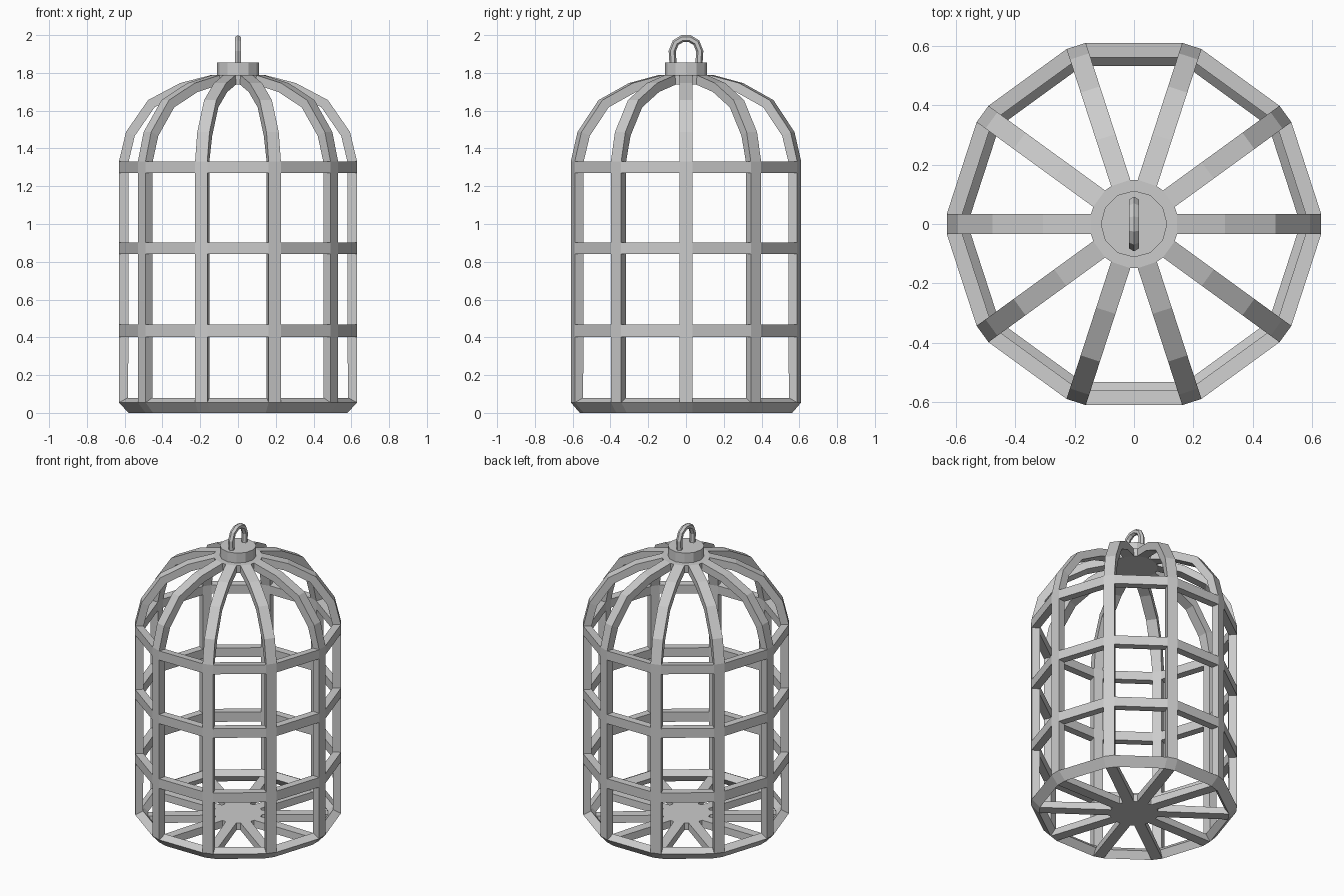
import bpy, bmesh
from math import sin, cos, pi

if "Cube" in bpy.data.objects:
    bpy.data.objects.remove(bpy.data.objects["Cube"])

N = 10        # ribs around the cage
W = 0.034     # half width of a rib
T = 0.05      # bar thickness

# rib profile from floor centre, up the side, over the dome: (radius, z)
PROFILE = [(0.145, 0), (0.58, 0), (0.63, 0.055),
           (0.63, 0.403), (0.63, 0.468),
           (0.63, 0.84), (0.63, 0.902),
           (0.63, 1.27), (0.63, 1.332),
           (0.593, 1.487), (0.476, 1.656), (0.307, 1.746), (0.145, 1.788)]
RINGS = {1, 3, 5, 7}   # profile segments that are closed all the way round


def add_object(name, bm):
    mesh = bpy.data.meshes.new(name)
    bm.to_mesh(mesh)
    bm.free()
    ob = bpy.data.objects.new(name, mesh)
    bpy.context.collection.objects.link(ob)
    return ob


# cage: flat ribs, hoops and hubs as one shell, thickened inwards
bm = bmesh.new()
rows = []
for r, z in PROFILE:
    row = []
    for k in range(N):
        a = 2 * pi * k / N
        for s in (-W, W):
            row.append(bm.verts.new((r * cos(a) - s * sin(a), r * sin(a) + s * cos(a), z)))
    rows.append(row)
for i in range(len(rows) - 1):
    lo, hi = rows[i], rows[i + 1]
    for j in range(2 * N):
        if j % 2 == 0 or i in RINGS:
            n = (j + 1) % (2 * N)
            bm.faces.new((lo[j], lo[n], hi[n], hi[j]))
bm.faces.new(rows[0][::-1])
bm.faces.new(rows[-1])
cage = add_object("cage", bm)
mod = cage.modifiers.new("thickness", 'SOLIDIFY')
mod.thickness = T
mod.offset = -1
mod.use_even_offset = True

# cap on the dome
bm = bmesh.new()
bmesh.ops.create_cone(bm, cap_ends=True, segments=12, radius1=0.112, radius2=0.112, depth=0.07)
bmesh.ops.translate(bm, verts=bm.verts, vec=(0, 0, 1.82))
add_object("top_cap", bm)

# hanging loop
path = [(-0.068, 1.84), (-0.073, 1.915), (-0.055, 1.96), (-0.02, 1.981),
        (0.02, 1.981), (0.055, 1.96), (0.073, 1.915), (0.068, 1.84)]
bm = bmesh.new()
SIDES, TUBE = 6, 0.019
prev = None
for i, (y, z) in enumerate(path):
    y0, z0 = path[max(i - 1, 0)]
    y1, z1 = path[min(i + 1, len(path) - 1)]
    length = ((y1 - y0) ** 2 + (z1 - z0) ** 2) ** 0.5
    ny, nz = -(z1 - z0) / length, (y1 - y0) / length
    ring = []
    for k in range(SIDES):
        a = 2 * pi * k / SIDES + pi / 2
        ring.append(bm.verts.new((TUBE * cos(a), y + ny * TUBE * sin(a), z + nz * TUBE * sin(a))))
    if prev:
        for k in range(SIDES):
            n = (k + 1) % SIDES
            bm.faces.new((prev[k], prev[n], ring[n], ring[k]))
    else:
        bm.faces.new(ring)
    prev = ring
bm.faces.new(prev)
bmesh.ops.recalc_face_normals(bm, faces=bm.faces)
add_object("hanging_loop", bm)
